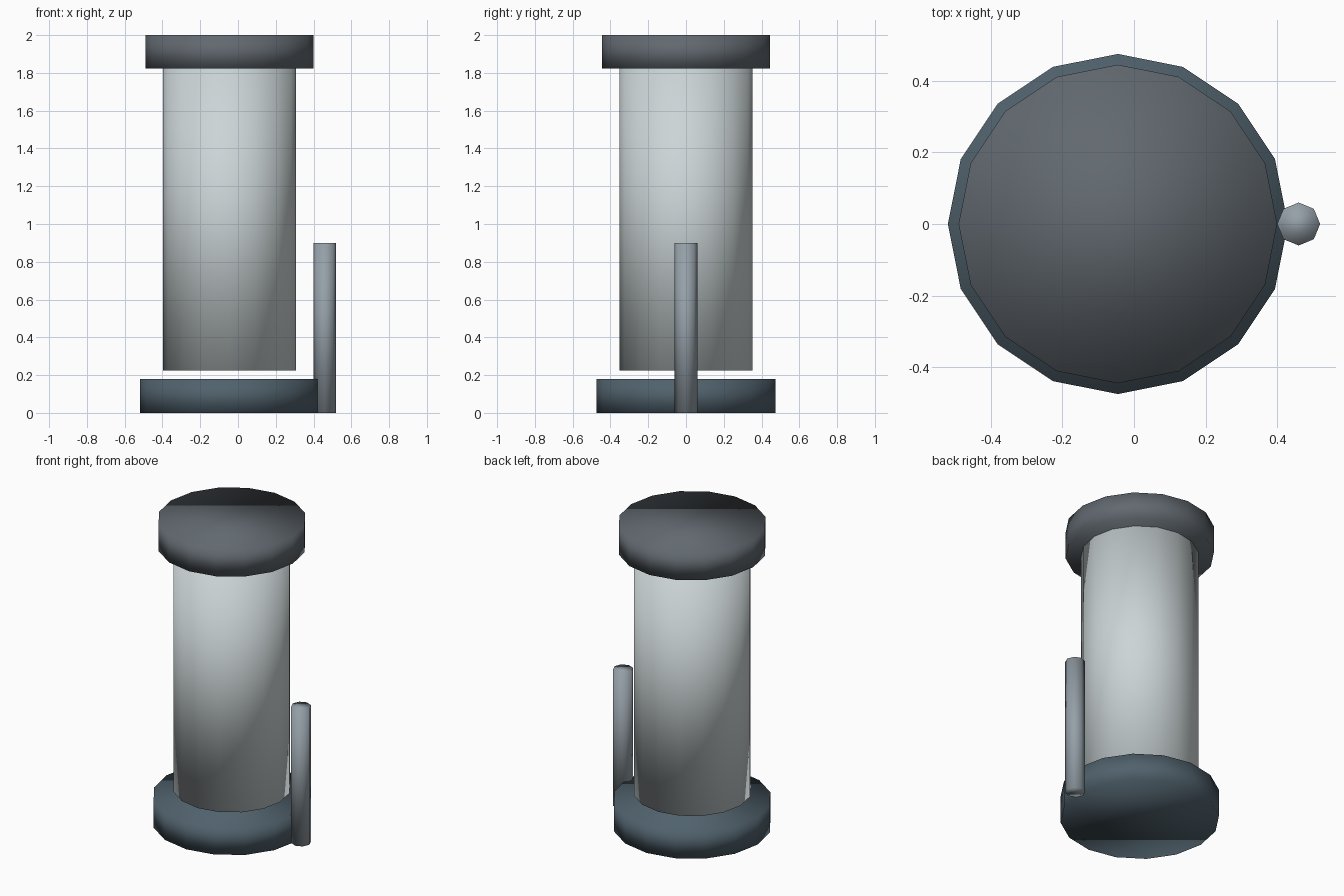
import bpy

if "Cube" in bpy.data.objects:
    bpy.data.objects.remove(bpy.data.objects["Cube"])


def column(name, x, radius, z0, z1, sides, colour):
    """Closed, smooth-shaded cylinder with a vertex facing +x and +y."""
    bpy.ops.mesh.primitive_cylinder_add(
        vertices=sides, radius=radius, depth=z1 - z0,
        end_fill_type='NGON', location=(x, 0, (z0 + z1) / 2))
    obj = bpy.context.object
    obj.name = name
    bpy.ops.object.shade_smooth()
    mat = bpy.data.materials.new(name + "_paint")
    mat.diffuse_color = (*colour, 1)
    mat.use_nodes = True
    mat.node_tree.nodes["Principled BSDF"].inputs["Base Color"].default_value = mat.diffuse_color
    obj.data.materials.append(mat)
    return obj


AXIS = -0.045  # shared centre line of the tank; the pipe sits off to the right

# Foot disc, floating shell, lid
column("base", AXIS, 0.475, 0.0, 0.18, 16, (0.08, 0.12, 0.15))
column("tank_body", AXIS, 0.353, 0.225, 1.822, 16, (0.60, 0.66, 0.67))
column("lid", AXIS, 0.445, 1.822, 2.0, 16, (0.12, 0.14, 0.16))

# Slim pipe beside the base
column("side_pipe", 0.46, 0.06, 0.0, 0.90, 8, (0.30, 0.35, 0.39))
